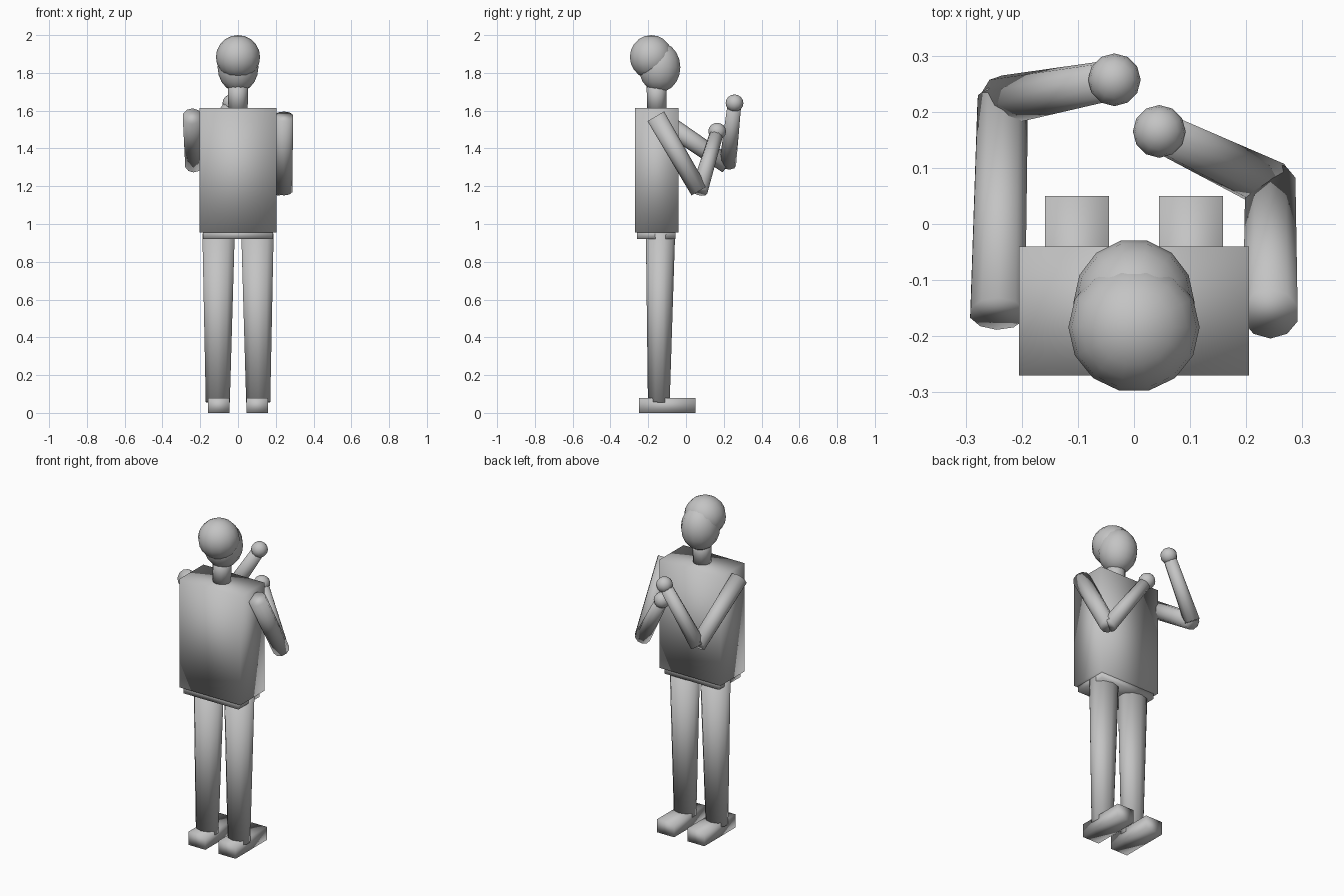
import bpy, bmesh
from mathutils import Vector, Matrix

cube = bpy.data.objects.get("Cube")
if cube:
    bpy.data.objects.remove(cube, do_unlink=True)

# One plain grey for the whole figure
grey = bpy.data.materials.new("plain grey")
grey.use_nodes = True
colour = (0.55, 0.55, 0.55, 1)
grey.diffuse_color = colour
grey.node_tree.nodes["Principled BSDF"].inputs["Base Color"].default_value = colour


def finish(name, bm):
    bmesh.ops.recalc_face_normals(bm, faces=bm.faces)
    for face in bm.faces:
        face.smooth = True
    mesh = bpy.data.meshes.new(name)
    bm.to_mesh(mesh)
    bm.free()
    mesh.materials.append(grey)
    obj = bpy.data.objects.new(name, mesh)
    bpy.context.collection.objects.link(obj)
    return obj


def box(name, low, high):
    low, high = Vector(low), Vector(high)
    bm = bmesh.new()
    bmesh.ops.create_cube(bm, size=1)
    bmesh.ops.scale(bm, vec=high - low, verts=bm.verts)
    bmesh.ops.translate(bm, vec=(low + high) / 2, verts=bm.verts)
    return finish(name, bm)


def ball(name, centre, radii, segments=14, rings=10):
    bm = bmesh.new()
    bmesh.ops.create_uvsphere(bm, u_segments=segments, v_segments=rings, radius=1)
    bmesh.ops.rotate(bm, matrix=Matrix.Rotation(1.5708, 3, 'Z'), verts=bm.verts)
    bmesh.ops.scale(bm, vec=radii, verts=bm.verts)
    bmesh.ops.translate(bm, vec=centre, verts=bm.verts)
    return finish(name, bm)


def limb(name, start, end, r_start, r_end, sides=10, depth=1.0):
    """Flat-ended tapered cylinder between two joints."""
    start, end = Vector(start), Vector(end)
    axis = end - start
    bm = bmesh.new()
    bmesh.ops.create_cone(bm, cap_ends=True, segments=sides, radius1=r_start,
                          radius2=r_end, depth=axis.length)
    bmesh.ops.scale(bm, vec=(1, depth, 1), verts=bm.verts)
    turn = Vector((0, 0, 1)).rotation_difference(axis).to_matrix()
    bmesh.ops.rotate(bm, matrix=turn, verts=bm.verts)
    bmesh.ops.translate(bm, vec=(start + end) / 2, verts=bm.verts)
    return finish(name, bm)


# Trunk
box("torso", (-0.205, -0.27, 0.955), (0.205, -0.04, 1.615))
box("pelvis", (-0.185, -0.26, 0.92), (0.185, -0.055, 0.97))

# Neck and head
limb("neck", (0, -0.155, 1.6), (0, -0.155, 1.76), 0.051, 0.054, 12)
ball("face", (0, -0.14, 1.83), (0.108, 0.113, 0.132))
ball("hair_cap", (0, -0.184, 1.884), (0.117, 0.116, 0.116))

# Legs and feet
for side, s in (("left", 1), ("right", -1)):
    limb(side + "_leg", (s * 0.107, -0.144, 0.056), (s * 0.103, -0.135, 0.95),
         0.067, 0.09, 10, 0.86)
    box(side + "_foot", (s * 0.102 - 0.057, -0.25, 0), (s * 0.102 + 0.057, 0.05, 0.08))

# Bent arms, each with its own pose: elbow, then hand
poses = {
    "left": (1, (0.243, 0.07, 1.175), (0.045, 0.165, 1.49)),
    "right": (-1, (-0.234, 0.22, 1.312), (-0.035, 0.257, 1.64)),
}
for side, (s, elbow, hand) in poses.items():
    limb(side + "_upper_arm", (s * 0.243, -0.16, 1.57), elbow, 0.051, 0.047)
    limb(side + "_forearm", elbow, hand, 0.045, 0.036)
    ball(side + "_hand", hand, (0.047, 0.047, 0.046), 12, 8)
